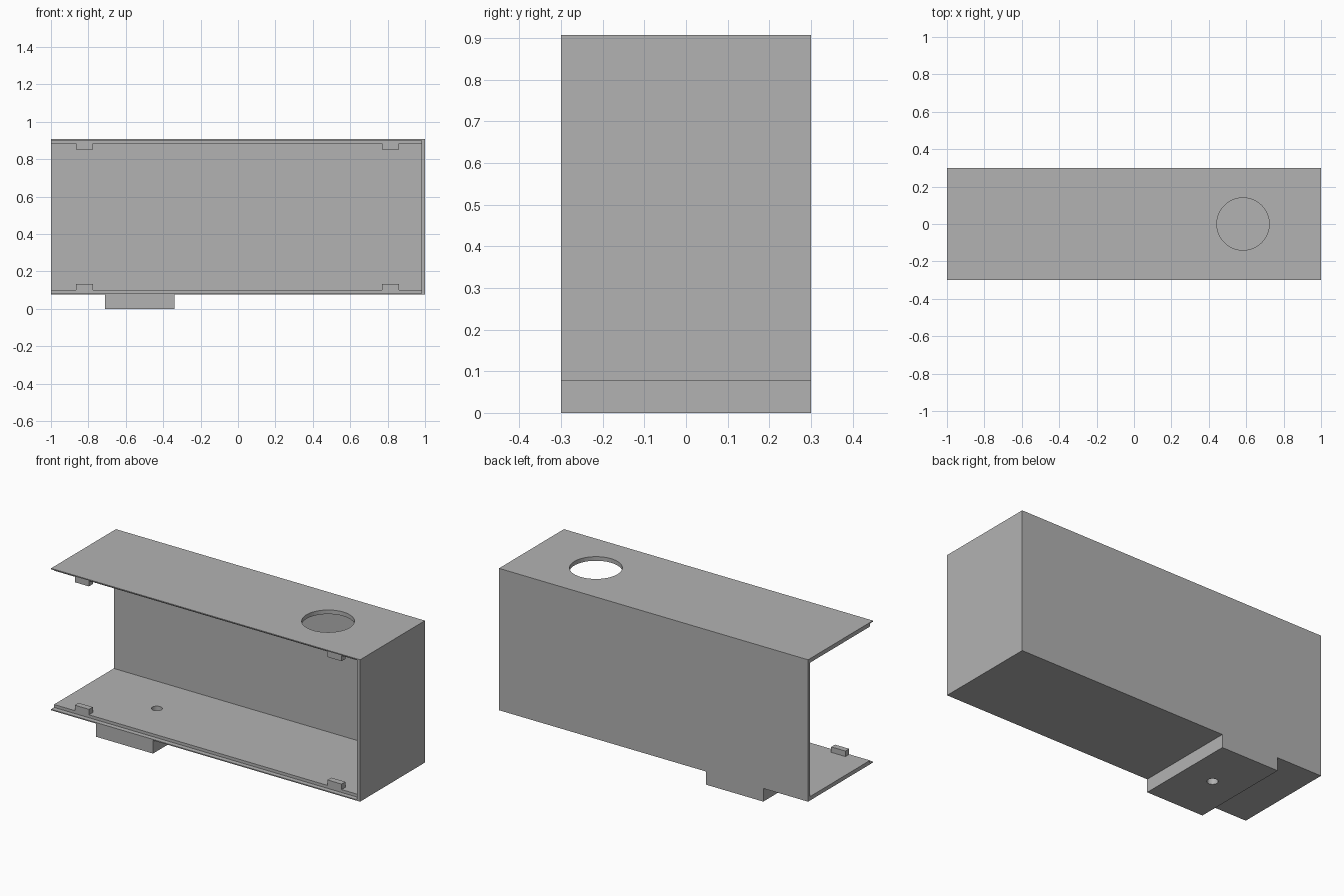
import bpy
import bmesh
from math import pi
from mathutils import Matrix, Vector

cube = bpy.data.objects.get("Cube")
if cube:
    bpy.data.objects.remove(cube, do_unlink=True)

BOTTOM, TOP = 0.077, 0.907      # outer faces of the case
FLOOR, CEILING = 0.1, 0.883     # inner faces
LIP = 0.006                     # thin rim left by the front rebate
REBATE_Y = -0.272

grey = bpy.data.materials.new("grey plastic")
grey.use_nodes = True
grey.diffuse_color = (0.448, 0.448, 0.448, 1)
grey.node_tree.nodes["Principled BSDF"].inputs["Base Color"].default_value = grey.diffuse_color


def make_object(name, bm):
    bmesh.ops.recalc_face_normals(bm, faces=bm.faces)
    mesh = bpy.data.meshes.new(name)
    bm.to_mesh(mesh)
    bm.free()
    mesh.materials.append(grey)
    obj = bpy.data.objects.new(name, mesh)
    bpy.context.collection.objects.link(obj)
    return obj


def prism(name, outline, y0, y1):
    """Extrude an (x, z) outline from y0 to y1."""
    bm = bmesh.new()
    face = bm.faces.new([bm.verts.new((x, y0, z)) for x, z in outline])
    moved = bmesh.ops.extrude_face_region(bm, geom=[face])["geom"]
    verts = [v for v in moved if isinstance(v, bmesh.types.BMVert)]
    bmesh.ops.translate(bm, verts=verts, vec=Vector((0, y1 - y0, 0)))
    return make_object(name, bm)


def box(name, x0, x1, y0, y1, z0, z1):
    return prism(name, [(x0, z0), (x1, z0), (x1, z1), (x0, z1)], y0, y1)


def cylinder(name, x, z, radius, height):
    bm = bmesh.new()
    bmesh.ops.create_cone(bm, cap_ends=True, segments=64, radius1=radius,
                          radius2=radius, depth=height,
                          matrix=Matrix.Translation((x, 0, z)))
    return make_object(name, bm)


def cut(target, cutter):
    cutter.hide_render = True
    mod = target.modifiers.new("cut", "BOOLEAN")
    mod.operation = "DIFFERENCE"
    mod.solver = "EXACT"
    mod.object = cutter
    bpy.context.view_layer.objects.active = target
    bpy.ops.object.modifier_apply(modifier=mod.name)
    bpy.data.objects.remove(cutter, do_unlink=True)


# Case and mounting foot as one solid
FOOT_L, FOOT_R = -0.71, -0.34
housing = prism("housing", [
    (-1, BOTTOM), (FOOT_L, BOTTOM), (FOOT_L, 0), (FOOT_R, 0),
    (FOOT_R, BOTTOM), (1, BOTTOM), (1, TOP), (-1, TOP)], -0.3, 0.3)

# Hollow interior, open at the front and at one end
cut(housing, box("cavity", -1.2, 0.98, -0.5, 0.28, FLOOR, CEILING))
# Rebate along the front edges for a cover
cut(housing, box("rebate", -1.2, 0.98, -0.5, REBATE_Y, BOTTOM + LIP, TOP - LIP))
# Round opening in the roof and screw hole through the foot
cut(housing, cylinder("roof_opening", 0.583, TOP, 0.14, 0.2))
cut(housing, cylinder("screw_hole", (FOOT_L + FOOT_R) / 2, 0.05, 0.029, 0.3))

# Clip tabs along the front of the floor and ceiling
for side, x in (("right", -0.82), ("left", 0.815)):
    for level, z0, z1 in (("lower", FLOOR, FLOOR + 0.032),
                          ("upper", CEILING - 0.032, CEILING)):
        box(f"{level}_{side}_clip_tab", x - 0.046, x + 0.046,
            REBATE_Y, REBATE_Y + 0.035, z0, z1)
